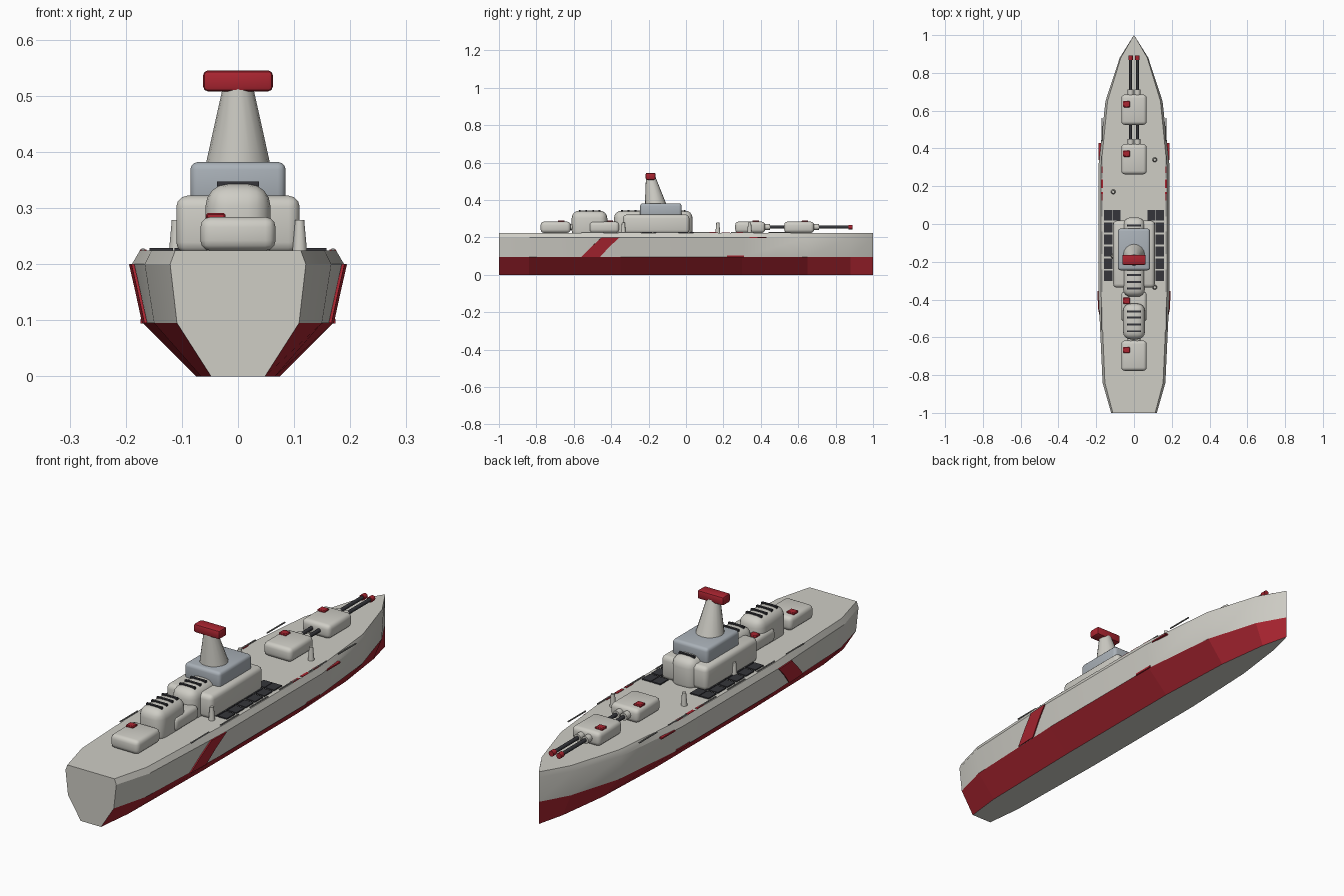
import bpy, bmesh, math
from mathutils import Matrix

if "Cube" in bpy.data.objects:
    bpy.data.objects.remove(bpy.data.objects["Cube"])

def mat(name, c):
    m = bpy.data.materials.new(name)
    m.diffuse_color = (*c, 1)
    m.use_nodes = True
    m.node_tree.nodes["Principled BSDF"].inputs["Base Color"].default_value = m.diffuse_color
    return m

GREY = mat("light_grey", (0.62, 0.61, 0.56))
BLUE = mat("blue_grey", (0.40, 0.44, 0.48))
RED = mat("red", (0.40, 0.018, 0.03))
DARK = mat("charcoal", (0.035, 0.036, 0.042))
RAIL = mat("rail_grey", (0.27, 0.27, 0.26))
DECK = 0.224

def make(name, bm, *mats, angle=None):
    bmesh.ops.recalc_face_normals(bm, faces=bm.faces)
    me = bpy.data.meshes.new(name)
    bm.to_mesh(me)
    bm.free()
    for m in mats:
        me.materials.append(m)
    ob = bpy.data.objects.new(name, me)
    bpy.context.collection.objects.link(ob)
    if angle:
        bpy.ops.object.select_all(action='DESELECT')
        ob.select_set(True)
        bpy.context.view_layer.objects.active = ob
        bpy.ops.object.shade_smooth_by_angle(angle=math.radians(angle))
    return ob

def box(name, x, y, z, m, bevel=0, seg=3):
    """Box from (min, max) ranges, optionally with rounded edges."""
    bm = bmesh.new()
    size = [b - a for a, b in (x, y, z)]
    mid = [(a + b) / 2 for a, b in (x, y, z)]
    bmesh.ops.create_cube(bm, size=1, matrix=Matrix.Translation(mid) @ Matrix.Diagonal((*size, 1)))
    if bevel:
        bmesh.ops.bevel(bm, geom=bm.edges[:], offset=bevel, segments=seg,
                        profile=0.5, affect='EDGES')
    return make(name, bm, m, angle=40 if bevel else None)

def tube(name, x, y0, y1, z, r, m):
    """Cylinder lying along y."""
    bm = bmesh.new()
    bmesh.ops.create_cone(bm, cap_ends=True, segments=12, radius1=r, radius2=r, depth=y1 - y0,
                          matrix=Matrix.Translation((x, (y0 + y1) / 2, z)) @ Matrix.Rotation(math.pi / 2, 4, 'X'))
    return make(name, bm, m, angle=40)

# Hull: one cross-section scaled along the length
SECTION = [(0.075, 0), (0.17, 0.095), (0.189, 0.2), (0.175, DECK)]
STATIONS = [(-1, 0.64), (-0.84, 0.88), (-0.35, 1), (0.3, 1), (0.65, 0.8), (0.88, 0.4), (1, 0.003)]

def half_width(y, z):
    def lerp(pts, t):
        for (a, p), (b, q) in zip(pts, pts[1:]):
            if t <= b:
                return p + (q - p) * (t - a) / (b - a)
        return pts[-1][1]
    return lerp(STATIONS, y) * lerp([(b, a) for a, b in SECTION], z)

bm = bmesh.new()
rings = []
for y, s in STATIONS:
    pts = [(w * s, z) for w, z in SECTION]
    ring = pts + [(-w, z) for w, z in reversed(pts)]
    rings.append([bm.verts.new((x, y, z)) for x, z in ring])
for a, b in zip(rings, rings[1:]):
    for i in range(8):
        j = (i + 1) % 8
        bm.faces.new((a[i], a[j], b[j], b[i]))
bm.faces.new(rings[0])
bm.faces.new(rings[-1])
hull = make("hull", bm, GREY, RED, angle=30)
for p in hull.data.polygons:
    if 0.01 < p.center.z < 0.08 and abs(p.normal.y) < 0.95:
        p.material_index = 1
        p.use_smooth = False

# Painted bands and deck-edge marks on both sides
for side in (-1, 1):
    bm = bmesh.new()
    corners = [(-0.56, 0.095), (-0.46, 0.095), (-0.41, 0.15), (-0.355, 0.2), (-0.45, 0.2), (-0.505, 0.15)]
    v = [bm.verts.new((side * (half_width(y, z) + 0.003), y, z)) for y, z in corners]
    bm.faces.new((v[0], v[1], v[2], v[5]))
    bm.faces.new((v[5], v[2], v[3], v[4]))
    band = make("side_band", bm, RED)
    t = band.modifiers.new("thickness", 'SOLIDIFY')
    t.thickness, t.offset = 0.005, 0
    for y0, y1 in ((0.27, 0.305), (0.19, 0.235), (0.125, 0.17)):
        box("deck_mark", sorted((side * 0.163, side * 0.175)), (y0, y1), (DECK - 0.004, DECK + 0.002), RED)
    box("upper_mark", sorted((side * 0.17, side * 0.187)), (0.34, 0.43), (0.196, 0.202), RED)
    box("lower_mark", sorted((side * 0.16, side * 0.174)), (0.22, 0.31), (0.094, 0.102), RED)
    # Deck-edge rails
    for k in range(6):
        y = -0.5 + 0.2 * k
        box("deck_rail", sorted((side * 0.167, side * 0.172)), (y - 0.06, y + 0.06), (DECK, DECK + 0.004), RAIL)
    # Launch hatch grid beside the cabin
    for row in range(6):
        y = 0.046 - 0.064 * row
        for x in (0.092, 0.137):
            box("launch_hatch", sorted((side * (x - 0.021), side * (x + 0.021))),
                (y - 0.027, y + 0.027), (DECK, DECK + 0.005), DARK)

# Gun turrets with twin barrels
for c in (0.605, 0.343, -0.437, -0.697):
    box("turret", (-0.067, 0.067), (c - 0.08, c + 0.08), (DECK, 0.284), GREY, 0.018)
    box("turret_hatch", (-0.057, -0.022), (c + 0.013, c + 0.047), (0.28, 0.291), RED, 0.003, 1)
    for x in (-0.018, 0.018):
        tube("barrel_collar", x, c + 0.07, c + 0.107, 0.255, 0.016, GREY)
        tube("barrel", x, c + 0.1, c + 0.27, 0.255, 0.008, DARK)
        tube("muzzle", x, c + 0.263, c + 0.286, 0.255, 0.012, RED)

# Rounded housings with dark slats
for c in (-0.516, -0.29, -0.06):
    box("housing", (-0.058, 0.058), (c - 0.095, c + 0.095), (DECK - 0.03, 0.343), GREY, 0.04, 4)
    for d in (0.053, 0.02, -0.017, -0.052):
        box("housing_slat", (-0.037, 0.037), (c + d - 0.005, c + d + 0.005), (0.338, 0.347), DARK)

# Cabin, upper cabin, mast and sensor bar
box("cabin", (-0.11, 0.11), (-0.337, 0.018), (DECK - 0.005, 0.322), GREY, 0.02)
box("upper_cabin", (-0.085, 0.085), (-0.245, -0.024), (0.31, 0.382), BLUE, 0.014)
bm = bmesh.new()
bmesh.ops.create_cone(bm, cap_ends=True, segments=16, radius1=0.057, radius2=0.026, depth=0.14)
for v in bm.verts:
    v.co.y += -0.163 if v.co.z < 0 else -0.188
    v.co.z += 0.45
make("mast", bm, GREY, angle=40)
box("sensor_bar", (-0.062, 0.062), (-0.216, -0.163), (0.508, 0.545), RED, 0.008, 2)

# Deck vents
for x, y in ((-0.11, 0.17), (0.11, 0.34), (0.11, -0.335), (-0.11, -0.17)):
    bm = bmesh.new()
    bmesh.ops.create_cone(bm, cap_ends=True, segments=12, radius1=0.013, radius2=0.008, depth=0.056,
                          matrix=Matrix.Translation((x, y, DECK + 0.027)))
    make("deck_vent", bm, GREY, angle=40)
